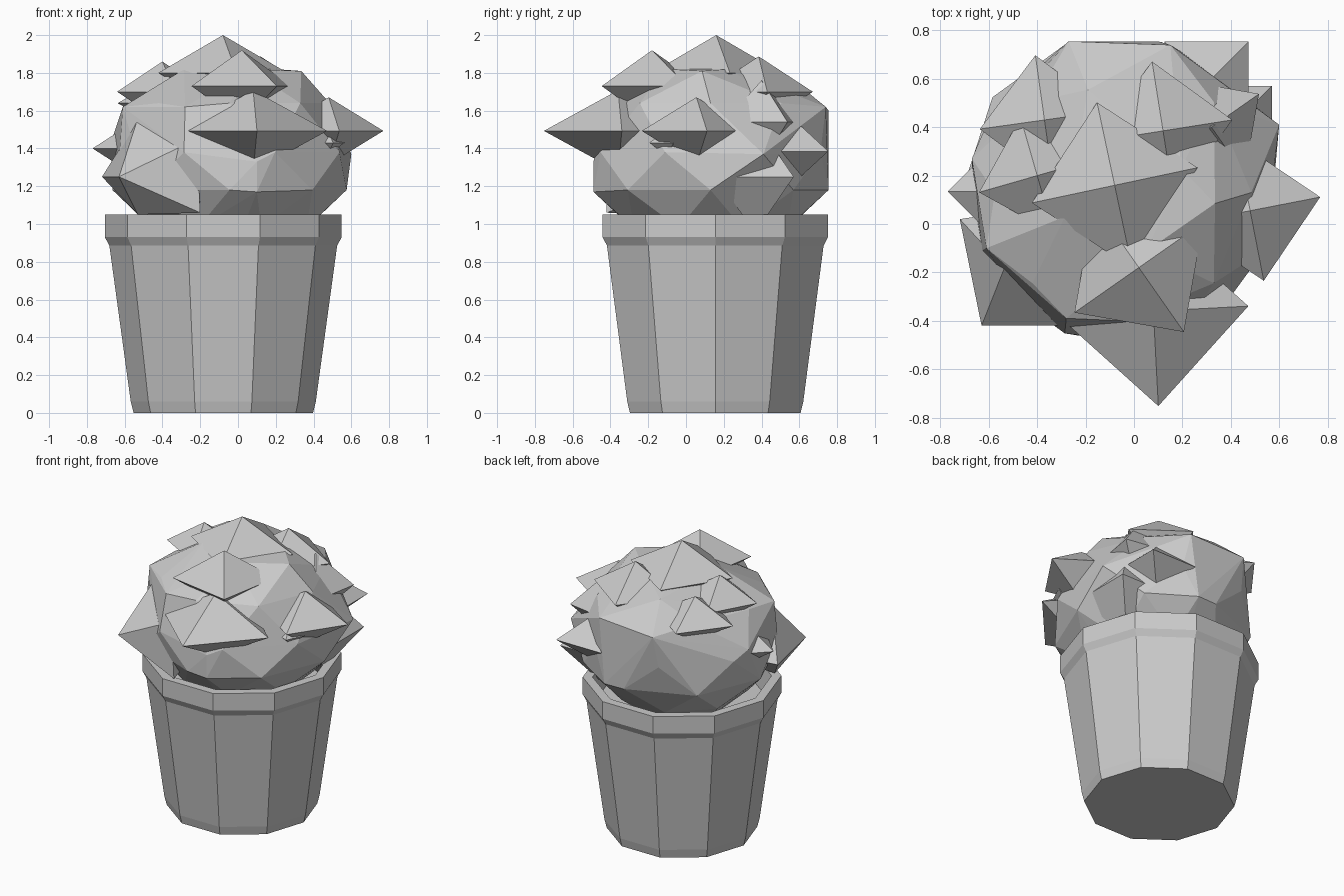
import bpy, bmesh, math
from mathutils import Vector

cube = bpy.data.objects.get("Cube")
if cube:
    bpy.data.objects.remove(cube)

grey = bpy.data.materials.new("plain_grey")
grey.use_nodes = True
GREY = (0.6, 0.6, 0.6, 1)
grey.diffuse_color = GREY
grey.node_tree.nodes["Principled BSDF"].inputs["Base Color"].default_value = GREY


def finish(name, bm):
    bmesh.ops.recalc_face_normals(bm, faces=bm.faces)
    mesh = bpy.data.meshes.new(name)
    bm.to_mesh(mesh)
    bm.free()
    mesh.materials.append(grey)
    obj = bpy.data.objects.new(name, mesh)
    bpy.context.collection.objects.link(obj)
    return obj


def ring(centre, radius, z, count, turn=0):
    """Points evenly spaced round a level circle."""
    angles = [math.radians(turn) + math.tau * i / count for i in range(count)]
    return [(centre[0] + radius * math.cos(a), centre[1] + radius * math.sin(a), z)
            for a in angles]


def lathe(name, profile, sides, centre):
    """Revolve (radius, height) pairs into a capped faceted body."""
    bm = bmesh.new()
    rings = [[bm.verts.new(p) for p in ring(centre, r, z, sides)] for r, z in profile]
    for low, high in zip(rings, rings[1:]):
        for i in range(sides):
            j = (i + 1) % sides
            bm.faces.new((low[i], low[j], high[j], high[i]))
    bm.faces.new(rings[0])
    bm.faces.new(rings[-1])
    return finish(name, bm)


def hull(name, points):
    """Faceted solid stretched over a few corner points."""
    bm = bmesh.new()
    for p in points:
        bm.verts.new(p)
    bmesh.ops.convex_hull(bm, input=bm.verts)
    loose = [v for v in bm.verts if not v.link_faces]
    bmesh.ops.delete(bm, geom=loose, context="VERTS")
    return finish(name, bm)


def leaf(name, centre, radius, height, turn):
    """Flattened octahedron with its four corners level."""
    c = Vector(centre)
    tip = Vector((0, 0, height))
    return hull(name, ring(centre, radius, c.z, 4, turn) + [c + tip, c - tip])


# Ten-sided pot with a collar and a hollow rim
lathe("pot", [(0.475, 0), (0.49, 0.06), (0.603, 0.886), (0.627, 0.93), (0.627, 1.05),
              (0.565, 1.05), (0.55, 0.88)], 10, (-0.078, 0.155))

# Faceted ball of foliage: staggered rings plus its uneven bulges
middle = (-0.045, 0.13)
ball = []
for i, (r, z) in enumerate([(0.22, 0.8), (0.44, 0.98), (0.62, 1.18), (0.63, 1.38),
                            (0.53, 1.64), (0.26, 1.82)]):
    ball += ring(middle, r, z, 4 if r < 0.3 else 8, 22.5 * (i % 2))
ball += [(0.15, 0.74, 1.62), (-0.27, 0.755, 1.6), (0.1, 0.755, 1.18), (-0.19, 0.555, 1.77),
         (0.335, 0.085, 1.81), (0.6, 0.41, 1.37), (-0.61, -0.1, 1.62), (-0.28, -0.39, 1.62),
         (0.1, -0.49, 1.17), (0.1, -0.49, 1.33), (-0.67, 0.27, 1.44)]
hull("foliage_ball", ball)

# Broad low clump at the front right
hull("low_front_leaf", [(-0.63, -0.42, 1.25), (-0.72, 0.02, 1.25), (-0.535, -0.18, 1.545),
                        (-0.22, -0.42, 1.45), (-0.2, -0.42, 1.06), (-0.53, -0.22, 1.05),
                        (-0.2, 0.1, 1.25)])

# Pointed leaf clumps: centre, radius, half height, turn
leaf("front_leaf", (0.08, -0.36, 1.493), 0.393, 0.215, 3)
leaf("upper_front_leaf", (0.02, -0.18, 1.73), 0.325, 0.19, 35)
leaf("crown_leaf", (-0.08, 0.16, 1.8), 0.35, 0.2, 12)
leaf("left_leaf", (0.48, 0.055, 1.493), 0.295, 0.178, 11)
leaf("small_left_leaf", (0.47, -0.1, 1.43), 0.1, 0.07, 20)
leaf("low_left_leaf", (0.365, 0.365, 1.25), 0.29, 0.3, 45)
leaf("upper_back_leaf", (0.12, 0.385, 1.7), 0.29, 0.187, 9)
leaf("side_back_leaf", (0.32, 0.4, 1.54), 0.24, 0.22, 35)
leaf("back_corner_leaf", (0.3, 0.58, 1.385), 0.245, 0.16, 45)
leaf("back_right_leaf", (-0.37, 0.43, 1.64), 0.27, 0.15, 8)
leaf("upper_right_leaf", (-0.4, 0.2, 1.7), 0.25, 0.16, 16)
leaf("small_right_leaf", (-0.63, 0.135, 1.4), 0.14, 0.09, 0)
